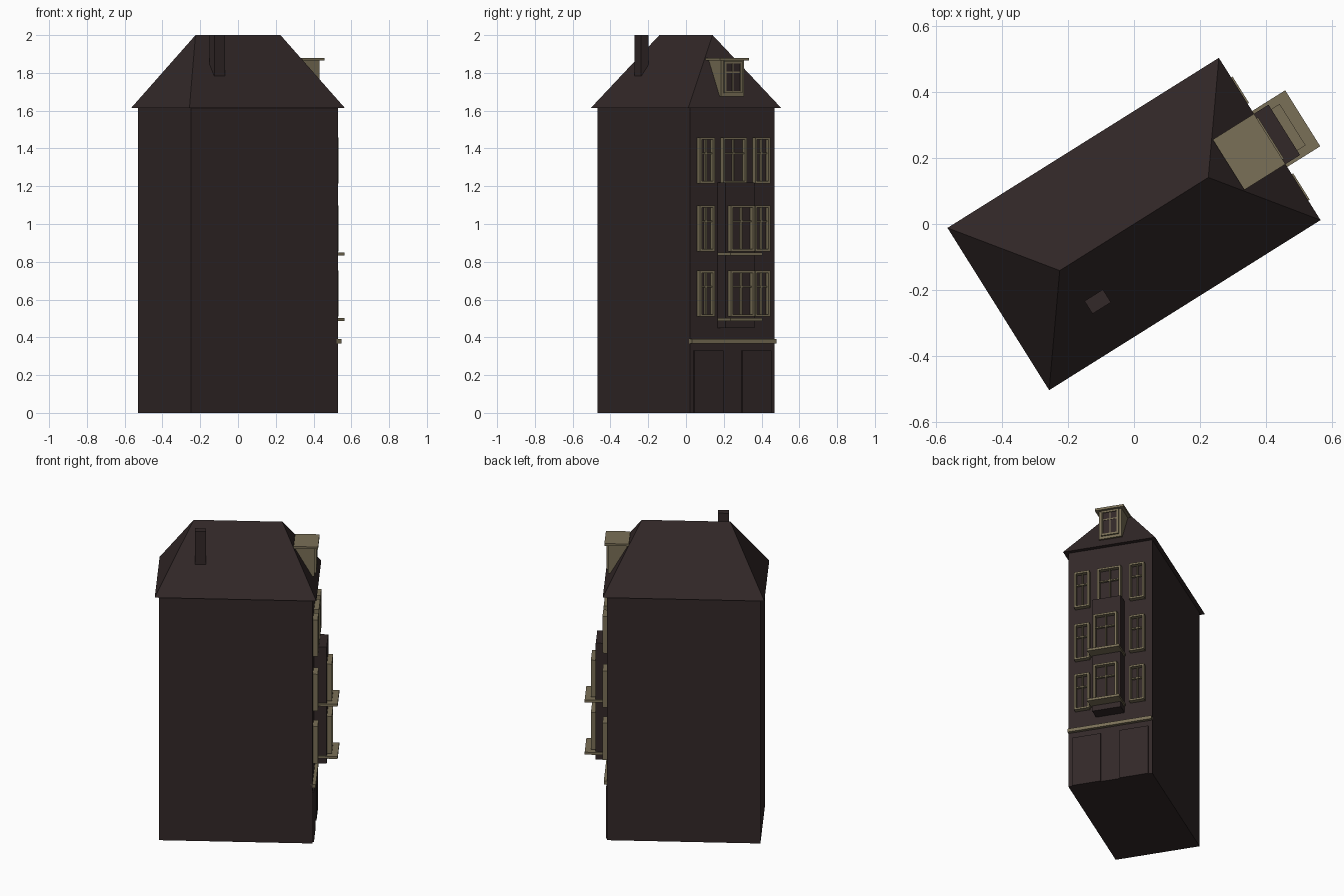
import bpy, bmesh, math

cube = bpy.data.objects.get("Cube")
if cube:
    bpy.data.objects.remove(cube, do_unlink=True)

TURN = math.radians(32.07)   # the house stands turned; parts are built facing +x
FACADE, BAY = 0.46, 0.537    # front planes of the main wall and the bay
EAVE, RIDGE = 1.615, 2.0


def material(name, rgb):
    m = bpy.data.materials.new(name)
    m.use_nodes = True
    m.diffuse_color = (*rgb, 1)
    node = m.node_tree.nodes["Principled BSDF"]
    node.inputs["Base Color"].default_value = (*rgb, 1)
    node.inputs["Roughness"].default_value = 0.9
    return m


dark = material("dark_brown", (0.032, 0.021, 0.021))
beige = material("olive_beige", (0.195, 0.162, 0.095))


def finish(name, bm, mat):
    bmesh.ops.recalc_face_normals(bm, faces=bm.faces)
    mesh = bpy.data.meshes.new(name)
    bm.to_mesh(mesh)
    bm.free()
    mesh.materials.append(mat)
    obj = bpy.data.objects.new(name, mesh)
    obj.rotation_euler.z = TURN
    bpy.context.collection.objects.link(obj)
    return obj


def add_box(bm, x, y, z):
    """Add a box spanning three (low, high) ranges."""
    verts = bmesh.ops.create_cube(bm, size=1)["verts"]
    for v in verts:
        for i, (lo, hi) in enumerate((x, y, z)):
            v.co[i] = (lo + hi) / 2 + v.co[i] * (hi - lo)
    return verts


def box(name, mat, x, y, z):
    bm = bmesh.new()
    add_box(bm, x, y, z)
    return finish(name, bm, mat)


def window(name, plane, y, z, depth=0.03, rim=0.012, bar=0.008):
    """Frame with a centre mullion and a transom over a dark pane."""
    (y0, y1), (z0, z1) = y, z
    front = (plane - 0.005, plane + depth)
    inner = (plane - 0.005, plane + depth * 0.6)
    bm = bmesh.new()
    for a in (y0, y1 - rim):
        add_box(bm, front, (a, a + rim), z)
    for b in (z0, z1 - rim):
        add_box(bm, front, (y0 + rim, y1 - rim), (b, b + rim))
    mid, cross = (y0 + y1) / 2, z0 + (z1 - z0) * 0.65
    add_box(bm, inner, (mid - bar / 2, mid + bar / 2), (z0 + rim, z1 - rim))
    add_box(bm, inner, (y0 + rim, y1 - rim), (cross - bar / 2, cross + bar / 2))
    finish(name + "_frame", bm, beige)
    box(name + "_pane", dark, (plane - 0.004, plane + 0.004),
        (y0 + rim / 2, y1 - rim / 2), (z0 + rim / 2, z1 - rim / 2))


# Walls
box("walls", dark, (-FACADE, FACADE), (-0.264, 0.264), (0, EAVE))

# Hipped roof: a box whose top is drawn in to the ridge
bm = bmesh.new()
for v in add_box(bm, (-0.485, 0.485), (-0.29, 0.29), (EAVE, RIDGE)):
    if v.co.z > EAVE + 0.1:
        v.co.x *= 0.2655 / 0.485
        v.co.y = 0
bmesh.ops.remove_doubles(bm, verts=bm.verts, dist=0.001)
finish("hipped_roof", bm, dark)

# Chimney
box("chimney", dark, (-0.251, -0.185), (-0.164, -0.118), (1.7, RIDGE))

# Dormer
box("dormer_body", beige, (0.34, 0.463), (-0.072, 0.072), (1.675, 1.868))
box("dormer_roof", beige, (0.338, 0.485), (-0.09, 0.09), (1.865, 1.88))
window("dormer_window", 0.463, (-0.056, 0.056), (1.693, 1.862), depth=0.01)

# Bay on the two middle floors
box("bay", dark, (FACADE - 0.01, BAY), (-0.09, 0.09), (0.45, 1.22))

# Windows on three floors, with sills on the bay
for floor, z0 in enumerate((0.509, 0.855, 1.215), start=1):
    z = (z0, z0 + 0.244)
    window(f"left_window_{floor}", FACADE, (-0.22, -0.126), z)
    window(f"right_window_{floor}", FACADE, (0.126, 0.22), z)
    on_bay = floor < 3
    window(f"middle_window_{floor}", BAY if on_bay else FACADE, (-0.074, 0.074), z)
    if on_bay:
        box(f"bay_sill_{floor}", beige, (0.475, 0.603), (-0.1, 0.1),
            (z0 - 0.023, z0 - 0.007))

# Ledge over the ground floor and the two wide doors under it
box("ground_floor_ledge", beige, (FACADE - 0.01, 0.48), (-0.264, 0.264), (0.368, 0.39))
for side, y in (("left", (-0.24, -0.06)), ("right", (0.06, 0.24))):
    box(side + "_door", dark, (FACADE - 0.01, FACADE + 0.008), y, (0, 0.33))
